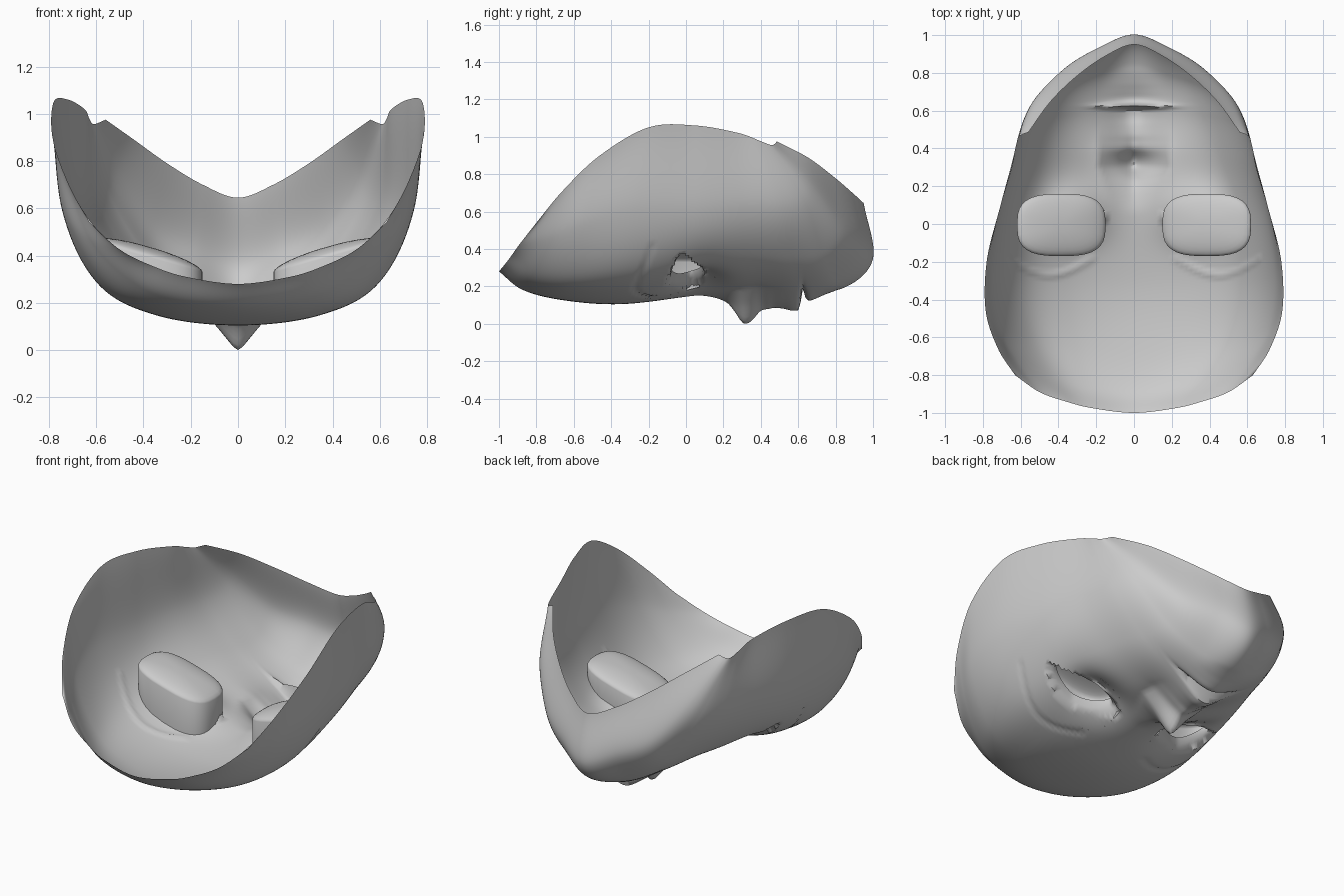
import bpy, bmesh, math
from mathutils import Vector
from mathutils.bvhtree import BVHTree

if "Cube" in bpy.data.objects:
    bpy.data.objects.remove(bpy.data.objects["Cube"])

# Guide strips running from forehead rim to chin rim (x, y, z), right half only
centre = [(0, y, z) for y, z in [(-1, .28), (-.87, .18), (-.65, .125), (-.35, .105), (.02, .145),
          (.35, .18), (.6, .165), (.85, .195), (1.0, .35), (.95, .645)]]
inner = [(.22, -.975, .31), (.26, -.85, .21), (.31, -.64, .155), (.35, -.35, .15), (.32, .02, .19),
         (.26, .35, .22), (.22, .59, .21), (.18, .79, .24), (.18, .935, .42), (.15, .89, .70)]
cheek = [(.36, -.94, .355), (.45, -.80, .29), (.54, -.60, .26), (.60, -.33, .29), (.56, .03, .33),
         (.48, .36, .36), (.42, .57, .36), (.37, .73, .38), (.36, .83, .52), (.30, .785, .79)]
side = [(.50, -.89, .425), (.62, -.72, .46), (.71, -.55, .53), (.745, -.30, .60), (.70, .05, .60),
        (.63, .34, .62), (.583, .52, .62), (.54, .635, .65), (.51, .67, .74), (.44, .65, .89)]
rim = [(.63, -.80, .54), (.72, -.66, .71), (.785, -.46, .90), (.78, -.20, 1.05), (.72, .05, 1.06),
       (.65, .28, 1.02), (.63, .39, .98), (.615, .45, .957), (.595, .472, .96), (.56, .485, .975)]


def spline(pts, n):
    """Catmull-Rom through pts with n steps per segment."""
    p = [Vector(q) for q in pts]
    p = [2 * p[0] - p[1]] + p + [2 * p[-1] - p[-2]]
    out = []
    for i in range(1, len(p) - 2):
        a, b, c, d = p[i - 1:i + 3]
        for k in range(n):
            t = k / n
            out.append(.5 * (2 * b + (c - a) * t + (2 * a - 5 * b + 4 * c - d) * t * t
                             + (3 * b - a - 3 * c + d) * t ** 3))
    return out + [p[-2]]


def ramp(t, pts):
    """Smooth (Hermite) profile through (t, value) points, zero outside."""
    if t <= pts[0][0] or t >= pts[-1][0]:
        return 0.0
    i = max(k for k in range(len(pts) - 1) if pts[k][0] <= t)

    def slope(k):
        if k in (0, len(pts) - 1):
            return 0.0
        return (pts[k + 1][1] - pts[k - 1][1]) / (pts[k + 1][0] - pts[k - 1][0])
    (a, u), (b, v) = pts[i], pts[i + 1]
    h, s = b - a, (t - a) / (b - a)
    return (u * (1 + 2 * s) * (1 - s) ** 2 + v * s * s * (3 - 2 * s)
            + h * s * (1 - s) * (slope(i) * (1 - s) - slope(i + 1) * s))


def bell(t, w):
    return math.exp(-(t / w) ** 2)


EX, EY, EL, EH, TILT = .37, .005, .185, .085, -.12


def eye_value(x, y):
    """Below 1 inside the almond eye opening."""
    dx, dy = abs(x) - EX, y - EY
    u, v = (dx - dy * TILT) / EL, (dy - dx * TILT) / EH
    return math.sqrt(u * u + v * v + .5 * abs(u * v))


NOSE = [(.04, 0), (.15, .025), (.22, .065), (.26, .115), (.305, .178), (.35, .17), (.42, .085), (.48, .025), (.54, 0)]
LIPS = [(.38, 0), (.45, .045), (.52, .082), (.59, .09), (.61, .07), (.622, -.03), (.637, .025), (.66, .042),
        (.70, .03), (.75, .012), (.82, 0)]


def feature(x, y):
    """Outward (downward) relief: nose, lips, sockets, brow crease."""
    ax = abs(x)
    w = .09 + .10 * min(1, max(0, (y - .05) / .25))
    s = min(1, math.sqrt(ax * ax + .0002) / w)
    d = ramp(y, NOSE) * (1 - s) * (1 - .25 * s)
    d += ramp(y, LIPS) * bell(ax, .14)
    d -= .085 * bell(ax - .32, .17) * bell(y - .06, .14)
    if .22 < ax < .67:
        arch = -.18 - .09 * math.sin(math.pi * (ax - .22) / .45)
        d -= .010 * bell(y - arch, .013)
    return d


# Face shell
strips = [spline(s, 20) for s in (centre, inner, cheek, side, rim)]
bm = bmesh.new()
rows = []
for i in range(len(strips[0])):
    half = [s[i] for s in strips]
    full = [Vector((-p.x, p.y, p.z)) for p in half[:0:-1]] + half
    row = []
    for p in spline(full, 14):
        fade = min(1, max(0, (.65 - p.z) / .2))
        p.z -= feature(p.x, p.y) * fade
        row.append(bm.verts.new(p))
    rows.append(row)
for a, b in zip(rows, rows[1:]):
    for j in range(len(a) - 1):
        bm.faces.new((a[j], b[j], b[j + 1], a[j + 1]))
shell = BVHTree.FromBMesh(bm)

# Eye openings: cut larger, then bridge inward to a clean almond and turn the lid in
hole = [f for f in bm.faces if f.calc_center_median().z < .6
        and eye_value(*f.calc_center_median()[:2]) < 1.3]
bmesh.ops.delete(bm, geom=hole, context='FACES')
edges = [e for e in bm.edges if e.is_boundary
         and all(v.co.z < .6 and eye_value(*v.co[:2]) < 1.8 for v in e.verts)]
for size, depth in ((1.12, -.015), (1.0, 0), (.95, .04)):
    geom = bmesh.ops.extrude_edge_only(bm, edges=edges)["geom"]
    edges = [g for g in geom if isinstance(g, bmesh.types.BMEdge)]
    for v in (g for g in geom if isinstance(g, bmesh.types.BMVert)):
        k = size / eye_value(*v.co[:2])
        cx = math.copysign(EX, v.co.x)
        v.co.x = cx + (v.co.x - cx) * k
        v.co.y = EY + (v.co.y - EY) * k
        dx, dy = abs(v.co.x) - EX, v.co.y - EY
        v.co.z = .27 + .4 * dx + 1.2 * dx * dx + .3 * dy + depth

# Rest the nose tip on the ground plane
low = min(v.co.z for v in bm.verts)
for v in bm.verts:
    if v.co.z < .1:
        v.co.z -= low * (.1 - v.co.z) / (.1 - low)
bmesh.ops.recalc_face_normals(bm, faces=bm.faces)


def finish(bm, name, angle):
    me = bpy.data.meshes.new(name)
    bm.to_mesh(me)
    bm.free()
    ob = bpy.data.objects.new(name, me)
    bpy.context.collection.objects.link(ob)
    bpy.ops.object.select_all(action='DESELECT')
    ob.select_set(True)
    bpy.context.view_layer.objects.active = ob
    bpy.ops.object.shade_smooth_by_angle(angle=math.radians(angle))


finish(bm, "face_shell", 60)


# Eye pockets: pillow-shaped domes whose walls drop onto the back of the shell
def power(t, e):
    return math.copysign(abs(t) ** e, t)


for s, name in ((1, "eye_right"), (-1, "eye_left")):
    bm = bmesh.new()
    loops = []
    for ring in range(9):
        r = 1.0 if ring == 0 else math.cos((ring - 1) / 8 * math.pi / 2)
        loop = []
        for k in range(32):
            a = 2 * math.pi * k / 32
            x = .235 * r * power(math.cos(a), .68)
            y = .165 * r * power(math.sin(a), .68)
            z = .395 + .28 * x + .045 * math.sqrt(max(0, 1 - r * r))
            px, py = s * (.385 + x), y - .005
            if ring == 0:
                hit = shell.ray_cast(Vector((px, py, .9)), Vector((0, 0, -1)))[0]
                z = min(z - .01, hit.z) if hit else z - .1
            loop.append(bm.verts.new((px, py, z)))
        loops.append(loop)
    for a, b in zip(loops, loops[1:]):
        for k in range(32):
            n = (k + 1) % 32
            bm.faces.new((a[k], a[n], b[n], b[k]))
    bm.faces.new(loops[-1])
    bmesh.ops.recalc_face_normals(bm, faces=bm.faces)
    finish(bm, name, 60)
